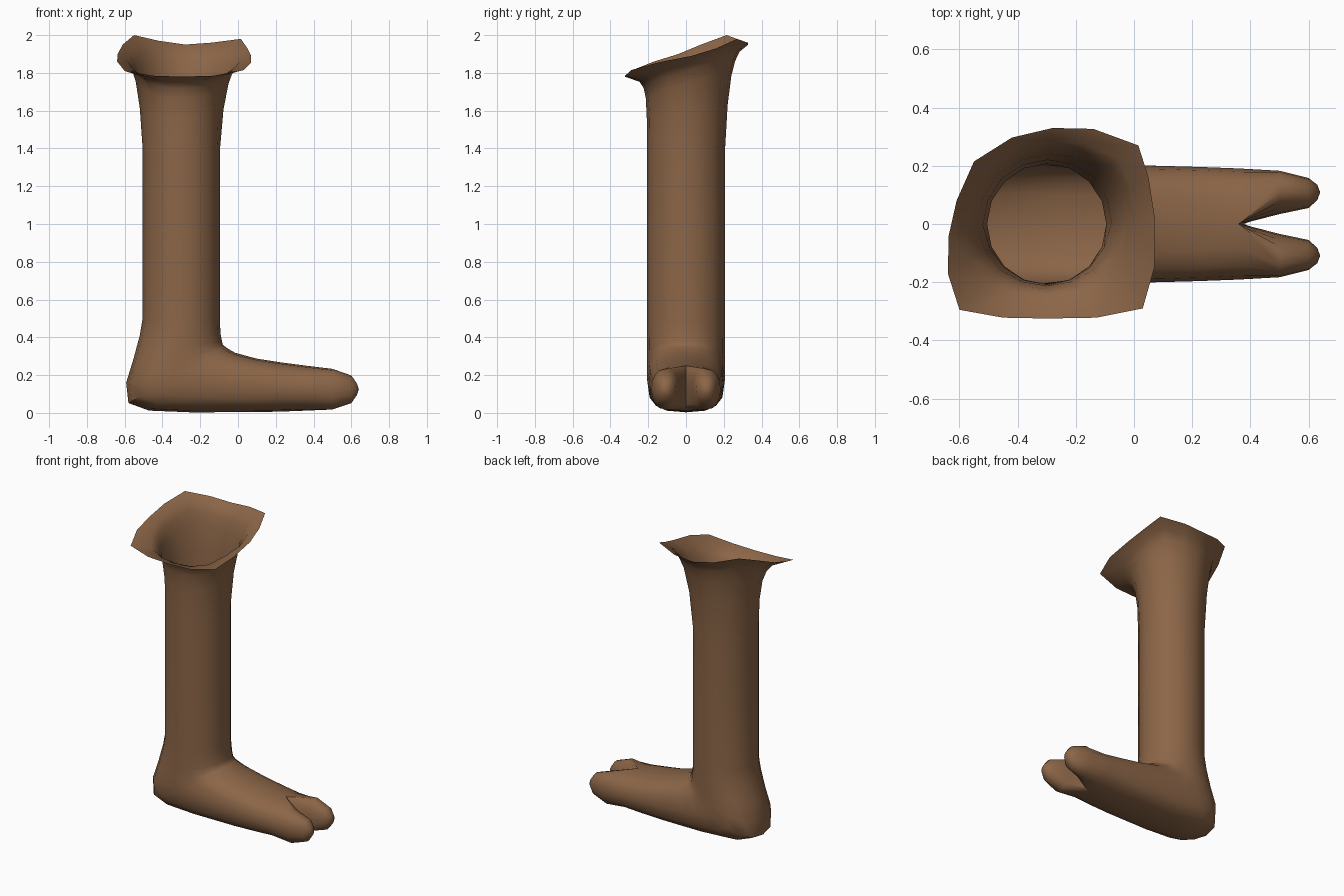
import bpy, bmesh, math

if "Cube" in bpy.data.objects:
    bpy.data.objects.remove(bpy.data.objects["Cube"])

N = 16  # sides of every cross-section
ANG = [2 * math.pi * i / N for i in range(N)]

leather = bpy.data.materials.new("brown leather")
leather.diffuse_color = (0.26, 0.132, 0.064, 1)
leather.use_nodes = True
leather.node_tree.nodes["Principled BSDF"].inputs["Base Color"].default_value = leather.diffuse_color

bm = bmesh.new()


def spow(v, p):
    return math.copysign(abs(v) ** p, v) if abs(v) > 1e-6 else 0.0


def section(inner, outer, w, p):
    """Rounded ring spanning two points of the xz plane, half width w in y."""
    pts = []
    for a in ANG:
        c, s = spow(math.cos(a), p), spow(math.sin(a), p)
        k = (1 + c) / 2
        pts.append((outer[0] + (inner[0] - outer[0]) * k, w * s,
                    outer[1] + (inner[1] - outer[1]) * k))
    return pts


def add_ring(pts):
    return [bm.verts.new(q) for q in pts]


def bridge(a, b):
    for i in range(N):
        j = (i + 1) % N
        bm.faces.new((a[i], a[j], b[j], b[i]))


# flared, slanted rim of the shaft (counter-clockwise from +x)
rim = [(.07, .03, 1.89), (.05, .16, 1.93), (.015, .27, 1.98), (-.14, .327, 1.96),
       (-.28, .33, 1.95), (-.42, .297, 1.97), (-.55, .215, 2.0), (-.61, .08, 1.95),
       (-.637, -.04, 1.90), (-.64, -.17, 1.86), (-.60, -.295, 1.81), (-.45, -.322, 1.785),
       (-.30, -.325, 1.78), (-.13, -.322, 1.785), (.03, -.29, 1.815), (.07, -.15, 1.855)]
base = section((-.095, 1.4), (-.505, 1.4), .207, 1)
rings = [add_ring(rim)]
for t, f in ((.93, .62), (.84, .43), (.7, .27), (.42, .11)):
    pts = []
    for b, r, a in zip(base, rim, ANG):
        g = f ** (1 + 1.3 * max(0, -math.sin(a)))  # front lip folds out sharply
        pts.append((b[0] + (r[0] - b[0]) * g, b[1] + (r[1] - b[1]) * g,
                    b[2] + (r[2] - b[2]) * t))
    rings.append(add_ring(pts))
rings.append(add_ring(base))

# shaft, ankle and heel turning into the foot: inner point, outer point, width, roundness
for inner, outer, w, p in (
        ((-.095, .95), (-.505, .95), .207, 1),
        ((-.095, .48), (-.505, .50), .207, 1),
        ((-.093, .42), (-.52, .41), .207, .97),
        ((-.085, .38), (-.555, .28), .207, .92),
        ((-.080, .36), (-.592, .16), .207, .85),
        ((-.070, .352), (-.58, .052), .207, .78),
        ((-.050, .338), (-.47, .012), .206, .74),
        ((-.015, .318), (-.25, .003), .204, .72),
        ((.10, .287), (.08, .004), .200, .74),
        ((.23, .267), (.23, .007), .196, .78),
        ((.36, .250), (.36, .012), .191, .82)):
    rings.append(add_ring(section(inner, outer, w, p)))
for a, b in zip(rings, rings[1:]):
    bridge(a, b)

# split toes: each starts from one half of the last ring plus a shared centre seam
last = rings[-1]
seam = [bm.verts.new((.36 - .02 * math.cos(math.pi * k / 8), 0,
                      .131 + .119 * math.cos(math.pi * k / 8))) for k in range(7, 0, -1)]
for side in (1, -1):
    outer_half = [last[(side * i) % N] for i in range(9)]
    prev = outer_half + seam
    for x, y0, y1, z0, z1 in ((.50, .034, .183, .018, .233),
                              (.60, .055, .158, .052, .198),
                              (.63, .082, .135, .095, .155)):
        cy, w, cz, h = (y0 + y1) / 2, (y1 - y0) / 2, (z0 + z1) / 2, (z1 - z0) / 2
        ring = add_ring([(x, side * (cy + w * spow(math.sin(a), .9)),
                          cz + h * spow(math.cos(a), .9)) for a in ANG])
        bridge(prev, ring)
        prev = ring
    tip = bm.verts.new((.64, side * .109, .125))
    for i in range(N):
        bm.faces.new((prev[i], prev[(i + 1) % N], tip))

bmesh.ops.recalc_face_normals(bm, faces=bm.faces)
# make sure the open shell faces outward: the heel must point to -x
heel = min(bm.faces, key=lambda f: (f.calc_center_median() - rings[10][8].co).length)
if heel.normal.x > 0:
    bmesh.ops.reverse_faces(bm, faces=bm.faces)

mesh = bpy.data.meshes.new("split_toe_boot")
bm.to_mesh(mesh)
bm.free()
mesh.materials.append(leather)
boot = bpy.data.objects.new("split_toe_boot", mesh)
bpy.context.collection.objects.link(boot)
bpy.context.view_layer.objects.active = boot
boot.select_set(True)
bpy.ops.object.shade_smooth_by_angle(angle=math.radians(50))
